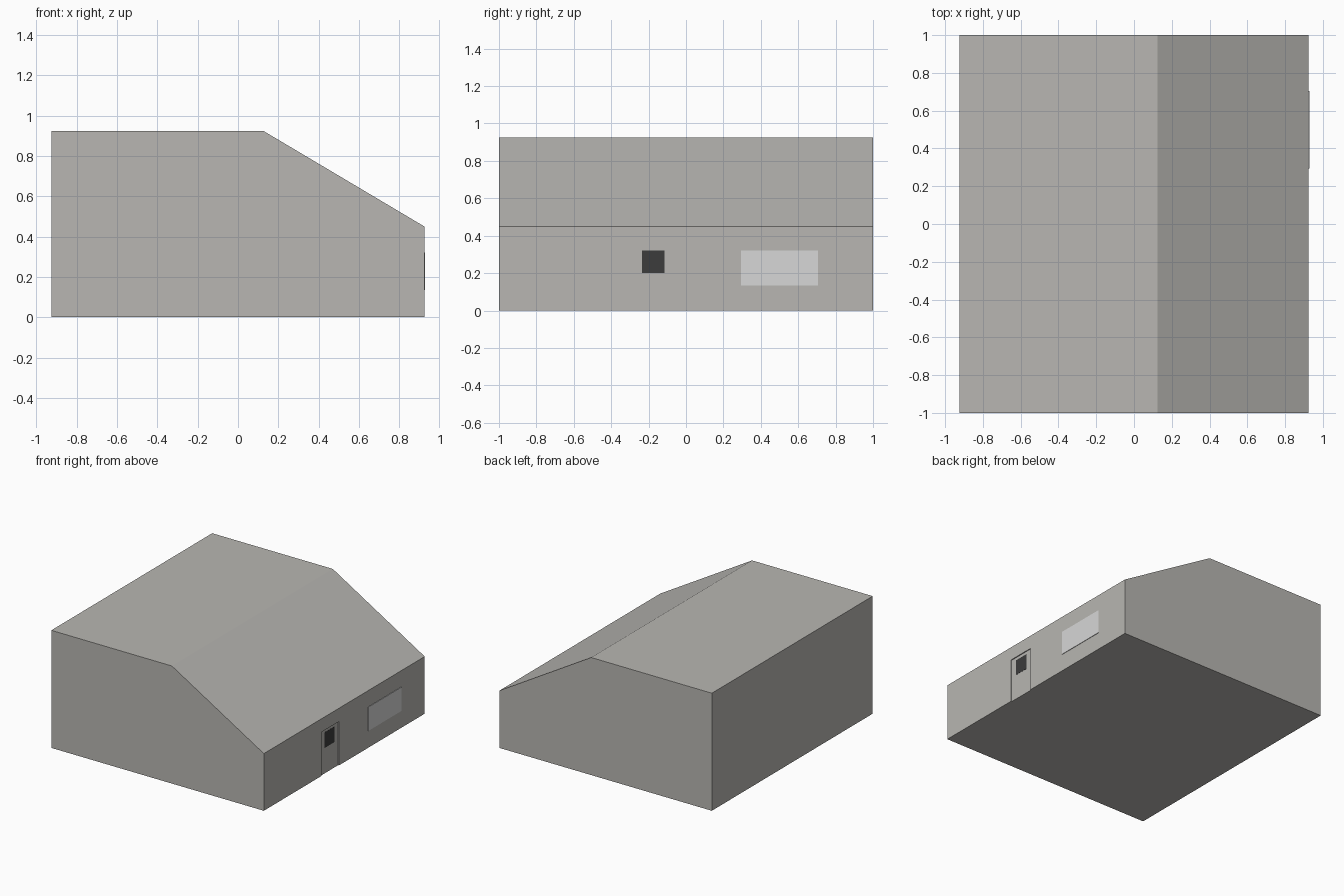
import bpy, bmesh

if "Cube" in bpy.data.objects:
    bpy.data.objects.remove(bpy.data.objects["Cube"])


def material(name, rgb):
    m = bpy.data.materials.new(name)
    m.diffuse_color = (*rgb, 1.0)
    m.use_nodes = True
    m.node_tree.nodes["Principled BSDF"].inputs["Base Color"].default_value = m.diffuse_color
    return m


wall_grey = material("wall grey", (0.48, 0.47, 0.445))
pane_grey = material("pale window grey", (0.68, 0.68, 0.68))
dark_grey = material("dark glass", (0.045, 0.045, 0.045))


def finish(name, bm, mat):
    bmesh.ops.recalc_face_normals(bm, faces=bm.faces)
    mesh = bpy.data.meshes.new(name)
    bm.to_mesh(mesh)
    bm.free()
    mesh.materials.append(mat)
    obj = bpy.data.objects.new(name, mesh)
    bpy.context.collection.objects.link(obj)
    return obj


def box(name, x, y, z, mat):
    """Box from (min, max) ranges on each axis."""
    bm = bmesh.new()
    bmesh.ops.create_cube(bm, size=1)
    for v in bm.verts:
        v.co = [r[0] if c < 0 else r[1] for c, r in zip(v.co, (x, y, z))]
    return finish(name, bm, mat)


X = 0.925        # half width of the building
RECESS = 0.007   # depth of the door opening

# Building body: end profile extruded along y
profile = [(-X, 0), (X, 0), (X, 0.45), (0.125, 0.925), (-X, 0.925)]
bm = bmesh.new()
end = bm.faces.new([bm.verts.new((x, -1, z)) for x, z in profile])
side = bmesh.ops.extrude_face_region(bm, geom=[end])["geom"]
bmesh.ops.translate(bm, vec=(0, 2, 0),
                    verts=[g for g in side if isinstance(g, bmesh.types.BMVert)])
body = finish("building_body", bm, wall_grey)

# Shallow door recess cut into the low side wall
cutter = box("door_cutter", (X - RECESS, X + 0.1), (-0.285, -0.065),
             (-0.1, 0.345), wall_grey)
cutter.hide_render = True
cutter.hide_viewport = True
cut = body.modifiers.new("door recess", 'BOOLEAN')
cut.operation = 'DIFFERENCE'
cut.solver = 'EXACT'
cut.object = cutter

# Dark glass in the door
box("door_glass", (X - RECESS - 0.002, X - RECESS + 0.001), (-0.235, -0.115),
    (0.2, 0.322), dark_grey)

# Pale side window standing slightly proud of the wall
box("side_window", (X - 0.002, X + 0.004), (0.295, 0.705), (0.135, 0.322), pane_grey)
